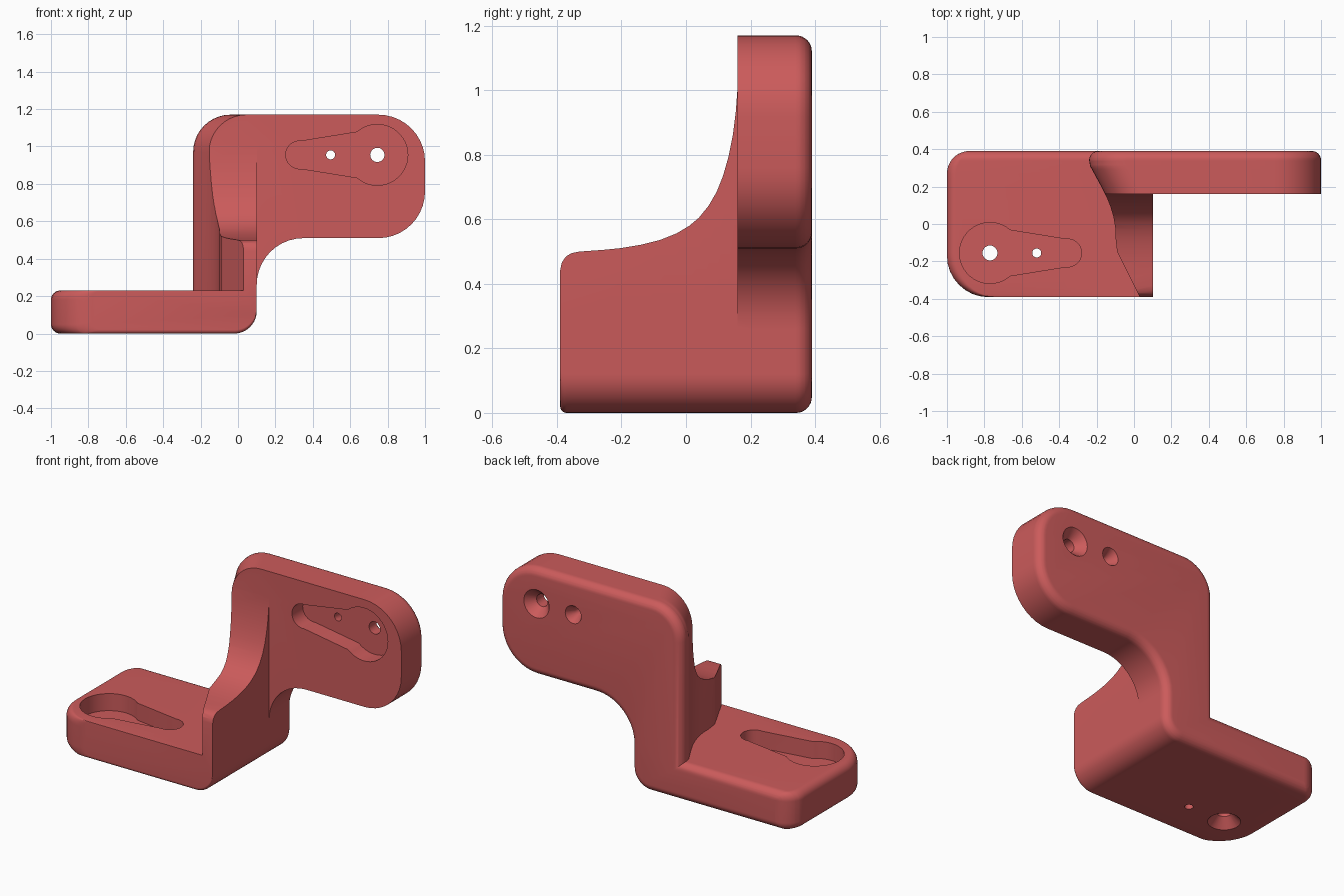
import bpy, bmesh, math
from mathutils import Vector

if "Cube" in bpy.data.objects:
    bpy.data.objects.remove(bpy.data.objects["Cube"])

red = bpy.data.materials.new("soft red")
red.diffuse_color = (0.60, 0.105, 0.105, 1)
red.use_nodes = True
red.node_tree.nodes["Principled BSDF"].inputs["Base Color"].default_value = red.diffuse_color


def loft(name, rings):
    """Closed solid through rings of equal point count."""
    bm = bmesh.new()
    vs = [[bm.verts.new(p) for p in ring] for ring in rings]
    n = len(vs[0])
    for a, b in zip(vs, vs[1:]):
        for i in range(n):
            j = (i + 1) % n
            bm.faces.new((a[i], a[j], b[j], b[i]))
    bm.faces.new(vs[0][::-1])
    bm.faces.new(vs[-1])
    bmesh.ops.recalc_face_normals(bm, faces=bm.faces)
    me = bpy.data.meshes.new(name)
    bm.to_mesh(me)
    bm.free()
    ob = bpy.data.objects.new(name, me)
    bpy.context.collection.objects.link(ob)
    me.materials.append(red)
    return ob


def place(pts, h, axis):
    if axis == 'x':
        return [(h, a, b) for a, b in pts]
    if axis == 'y':
        return [(a, h, b) for a, b in pts]
    return [(a, b, h) for a, b in pts]


def circle(cx, cy, r, n=32):
    return [(cx + r * math.cos(2 * math.pi * i / n),
             cy + r * math.sin(2 * math.pi * i / n)) for i in range(n)]


def rounded(corners, n=10):
    """Right-angled outline with a radius per corner."""
    out = []
    for i, (x, z, r) in enumerate(corners):
        p = Vector((x, z))
        if r == 0:
            out.append(p)
            continue
        up = (Vector(corners[i - 1][:2]) - p).normalized()
        un = (Vector(corners[(i + 1) % len(corners)][:2]) - p).normalized()
        c = p + r * (up + un)
        for k in range(n + 1):
            a = math.pi / 2 * k / n
            out.append(c - r * (un * math.cos(a) + up * math.sin(a)))
    return out


def inset(pts, d):
    out = []
    for i, p in enumerate(pts):
        e1 = (p - pts[i - 1]).normalized()
        e2 = (pts[(i + 1) % len(pts)] - p).normalized()
        n1, n2 = Vector((-e1.y, e1.x)), Vector((-e2.y, e2.x))
        out.append(p + (n1 + n2) * (d / (1 + n1.dot(n2))))
    return out


def arc_in(t, r):
    """Setback of a rounded edge at distance t from its end."""
    return r - math.sqrt(max(0, r * r - (r - t) ** 2)) if t < r else 0


# Left side of the upright, as a plan curve (y, x)
PLAN = [(-0.39, 0.03), (-0.15, -0.09), (-0.08, -0.098), (-0.02, -0.10), (0.04, -0.11),
        (0.09, -0.125), (0.14, -0.145), (0.2, -0.175), (0.31, -0.235), (0.34, -0.24), (0.39, -0.24)]


def upright_left(y):
    for (y0, x0), (y1, x1) in zip(PLAN, PLAN[1:]):
        if y <= y1:
            return x0 + (x1 - x0) * (y - y0) / (y1 - y0)
    return PLAN[-1][1]


# Bracket body: Z-shaped outline lofted from front to back
ys = {y for y, _ in PLAN}
for r, end, s in ((0.22, -0.39, 1), (0.02, -0.39, 1), (0.12, 0.39, -1), (0.049, 0.39, -1)):
    for k in range(9):
        ys.add(round(end + s * r * (1 - math.cos(math.pi / 2 * k / 8)), 4))
rings = []
for y in sorted(ys):
    back = arc_in(0.39 - y, 0.049)
    xl = -1 + arc_in(y + 0.39, 0.22) + max(0, arc_in(0.39 - y, 0.12) - back)
    zb, left = arc_in(y + 0.39, 0.02), upright_left(y)
    pts = rounded([(xl, zb, 0.05), (0.1, zb, 0.12), (0.1, 0.51, 0.25), (1, 0.51, 0.25),
                   (1, 1.17, 0.25), (left, 1.17, 0.2), (left, 0.23, 0), (xl, 0.23, 0.05)])
    rings.append(place(inset(pts, back), y, 'y'))
body = loft("bracket_body", rings)

cutters = []


def cut(name, *sections, axis):
    ob = loft(name, [place(p, h, axis) for p, h in sections])
    ob.hide_render = True
    cutters.append(ob)


# Space in front of the rear plate, and the sweeping top of the upright
box = [(0.1005, 0.2), (1.2, 0.2), (1.2, 1.4), (0.1005, 1.4)]
cut("wing_clearance", (box, -0.6), (box, 0.16), axis='y')
sweep = [(-0.6, 0.44), (-0.3905, 0.44), (-0.385, 0.466), (-0.372, 0.485), (-0.355, 0.495),
         (-0.33, 0.5), (-0.26, 0.505), (-0.2, 0.511), (-0.14, 0.521), (-0.08, 0.536),
         (-0.03, 0.556), (0.01, 0.58), (0.04, 0.605), (0.07, 0.642), (0.095, 0.685),
         (0.115, 0.735), (0.132, 0.795), (0.145, 0.86), (0.154, 0.93), (0.16, 1.01),
         (0.16, 1.4), (-0.6, 1.4)]
cut("upright_sweep", (sweep, -1.2), (sweep, 1.2), axis='x')


# Keyhole-shaped pockets with screw holes
def keyhole(cx, cy):
    pts = []
    for k in range(33):
        a = math.radians(48.5 + 263 * k / 32)
        pts.append((cx + 0.163 * math.cos(a), cy + 0.163 * math.sin(a)))
    for k in range(17):
        a = math.radians(-98 + 196 * k / 16)
        pts.append((cx + 0.415 + 0.075 * math.cos(a), cy + 0.075 * math.sin(a)))
    return pts


base_key = keyhole(-0.77, -0.155)
cut("base_pocket", (base_key, 0.125), (base_key, 0.4), axis='z')
cut("base_screw_hole", (circle(-0.77, -0.155, 0.1), -0.01),
    (circle(-0.77, -0.155, 0.04), 0.055), (circle(-0.77, -0.155, 0.04), 0.3), axis='z')
cut("base_pin_hole", (circle(-0.52, -0.155, 0.024), -0.1),
    (circle(-0.52, -0.155, 0.024), 0.3), axis='z')

plate_key = [(2 * 0.745 - x, z) for x, z in keyhole(0.745, 0.955)]
cut("plate_pocket", (plate_key, 0.0), (plate_key, 0.265), axis='y')
for name, x, r, wide in (("plate_screw_hole", 0.745, 0.038, 0.095), ("plate_pin_hole", 0.495, 0.024, 0.06)):
    cut(name, (circle(x, 0.955, r), 0.05), (circle(x, 0.955, r), 0.335),
        (circle(x, 0.955, wide), 0.4), axis='y')

bpy.context.view_layer.objects.active = body
body.select_set(True)
for c in cutters:
    m = body.modifiers.new(c.name, 'BOOLEAN')
    m.operation, m.solver, m.object = 'DIFFERENCE', 'EXACT', c
    bpy.ops.object.modifier_apply(modifier=m.name)
for c in cutters:
    bpy.data.objects.remove(c)
bpy.ops.object.shade_smooth_by_angle(angle=math.radians(30))
